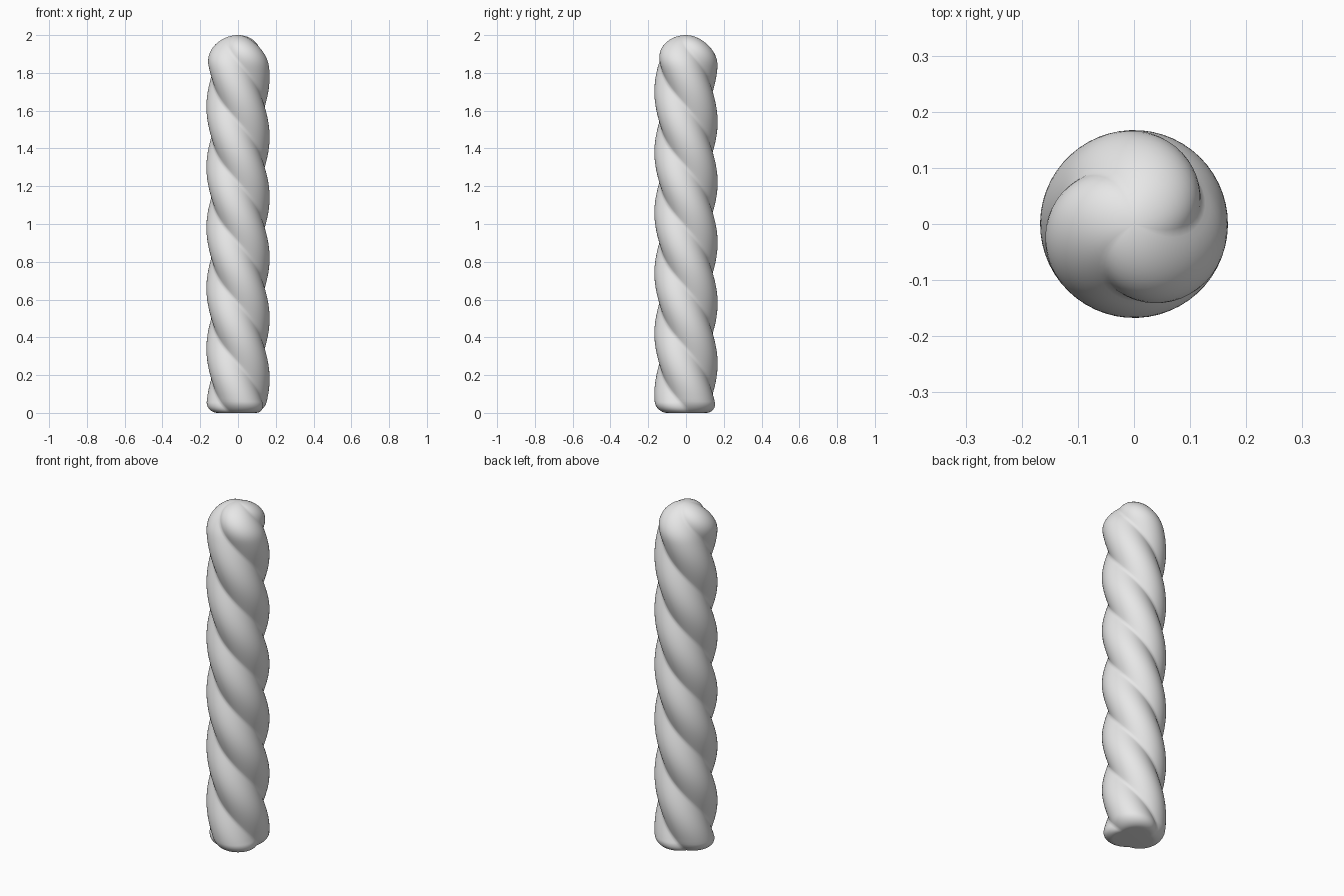
import bpy, bmesh, math

cube = bpy.data.objects.get("Cube")
if cube:
    bpy.data.objects.remove(cube)

HEIGHT = 2.0
LOBES = 3
LOBE_OFFSET, LOBE_RADIUS = 0.052, 0.116   # overlapping round strands
PITCH = 0.96                              # height of one full turn
GROOVE_START = 0.34                       # height of a groove on the +x side
DOME, FOOT, FOOT_SCALE = 0.165, 0.06, 0.64
SEGMENTS, BODY_RINGS, END_RINGS = 60, 100, 14


def lobe_radius(angle):
    """Outline of the overlapping strands, measured from a strand's crest."""
    sector = math.tau / LOBES
    a = (angle + sector / 2) % sector - sector / 2
    return (LOBE_OFFSET * math.cos(a)
            + math.sqrt(LOBE_RADIUS ** 2 - (LOBE_OFFSET * math.sin(a)) ** 2))


def profile():
    """Height and scale of each ring: rounded foot, straight body, dome."""
    rings = []
    for i in range(END_RINGS):
        t = math.pi / 2 * i / END_RINGS
        rings.append((FOOT * (1 - math.cos(t)),
                      FOOT_SCALE + (1 - FOOT_SCALE) * math.sin(t)))
    body = HEIGHT - DOME - FOOT
    for i in range(BODY_RINGS):
        rings.append((FOOT + body * i / BODY_RINGS, 1.0))
    for i in range(END_RINGS):
        t = math.pi / 2 * i / END_RINGS
        rings.append((HEIGHT - DOME + DOME * math.sin(t), math.cos(t)))
    return rings


# Twisted bar
bm = bmesh.new()
loops = []
for z, scale in profile():
    twist = -(z - GROOVE_START) * math.tau / PITCH + math.pi / LOBES
    loop = []
    for s in range(SEGMENTS):
        a = math.tau * s / SEGMENTS
        r = scale * lobe_radius(a)
        loop.append(bm.verts.new((r * math.cos(a + twist), r * math.sin(a + twist), z)))
    loops.append(loop)
for low, high in zip(loops, loops[1:]):
    for s in range(SEGMENTS):
        n = (s + 1) % SEGMENTS
        bm.faces.new((low[s], low[n], high[n], high[s]))

# Flat underside and the tip of the dome
bm.faces.new(loops[0][::-1])
tip = bm.verts.new((0, 0, HEIGHT))
for s in range(SEGMENTS):
    bm.faces.new((loops[-1][s], loops[-1][(s + 1) % SEGMENTS], tip))

# Soften the grooves between strands
grooves = [v for loop in loops[1:-1] for v in loop]
bmesh.ops.smooth_vert(bm, verts=grooves, factor=0.5,
                      use_axis_x=True, use_axis_y=True, use_axis_z=False)
for face in bm.faces:
    face.smooth = True

mesh = bpy.data.meshes.new("twisted_bar")
bm.to_mesh(mesh)
bm.free()
bar = bpy.data.objects.new("twisted_bar", mesh)
bpy.context.collection.objects.link(bar)

# Plain grey material
grey = bpy.data.materials.new("light_grey")
grey.use_nodes = True
colour = (0.8, 0.8, 0.8, 1.0)
grey.diffuse_color = colour
grey.node_tree.nodes["Principled BSDF"].inputs["Base Color"].default_value = colour
mesh.materials.append(grey)
